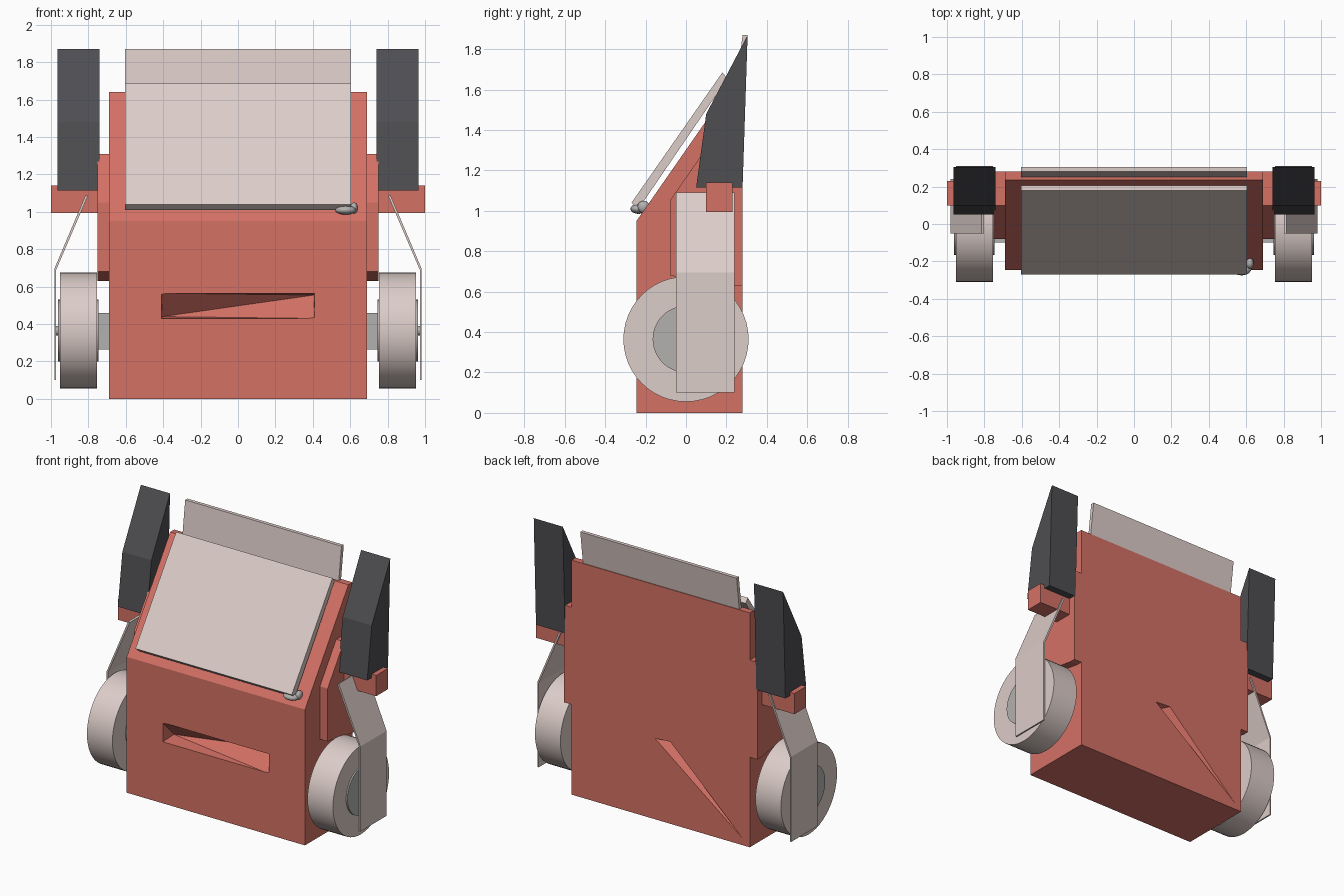
import bpy, bmesh, math
from mathutils import Matrix, Vector

if "Cube" in bpy.data.objects:
    bpy.data.objects.remove(bpy.data.objects["Cube"], do_unlink=True)


def material(name, rgb):
    m = bpy.data.materials.new(name)
    m.use_nodes = True
    m.diffuse_color = (*rgb, 1)
    bsdf = m.node_tree.nodes["Principled BSDF"]
    bsdf.inputs["Base Color"].default_value = (*rgb, 1)
    bsdf.inputs["Roughness"].default_value = 0.7
    return m


RED = material("brick_red", (0.66, 0.165, 0.13))
PALE = material("pale_shell", (0.72, 0.61, 0.58))
DARK = material("charcoal", (0.077, 0.077, 0.085))
GREY = material("mid_grey", (0.45, 0.44, 0.43))


def finish(name, bm, mat, smooth=False):
    bmesh.ops.recalc_face_normals(bm, faces=bm.faces)
    mesh = bpy.data.meshes.new(name)
    bm.to_mesh(mesh)
    bm.free()
    ob = bpy.data.objects.new(name, mesh)
    bpy.context.collection.objects.link(ob)
    mesh.materials.append(mat)
    if smooth:
        bpy.ops.object.select_all(action='DESELECT')
        ob.select_set(True)
        bpy.context.view_layer.objects.active = ob
        bpy.ops.object.shade_smooth_by_angle(angle=math.radians(35))
    return ob


def prism(name, outline, start, depth, mat):
    """Extrude an outline of 3D points along a vector."""
    bm = bmesh.new()
    face = bm.faces.new([bm.verts.new(Vector(p) + Vector(start)) for p in outline])
    ext = bmesh.ops.extrude_face_region(bm, geom=[face])["geom"]
    moved = [v for v in ext if isinstance(v, bmesh.types.BMVert)]
    bmesh.ops.translate(bm, verts=moved, vec=depth)
    return finish(name, bm, mat)


def side_prism(name, yz, x0, x1, mat):
    return prism(name, [(0, y, z) for y, z in yz], (x0, 0, 0), (x1 - x0, 0, 0), mat)


def block(name, x0, x1, y0, y1, z0, z1, mat):
    return side_prism(name, [(y0, z0), (y1, z0), (y1, z1), (y0, z1)], x0, x1, mat)


def disc(name, x0, x1, radius, mat):
    """Cylinder along x on the wheel axis."""
    bm = bmesh.new()
    bmesh.ops.create_cone(bm, cap_ends=True, segments=48, radius1=radius,
                          radius2=radius, depth=abs(x1 - x0),
                          matrix=Matrix.Translation(((x0 + x1) / 2, 0, 0.365))
                          @ Matrix.Rotation(math.pi / 2, 4, 'Y'))
    return finish(name, bm, mat, smooth=True)


def carve(target, name, points):
    """Subtract the convex hull of the points."""
    bm = bmesh.new()
    for p in points:
        bm.verts.new(p)
    bmesh.ops.convex_hull(bm, input=bm.verts)
    cutter = finish(name, bm, RED)
    cutter.hide_render = True
    cutter.hide_viewport = True
    mod = target.modifiers.new(name, 'BOOLEAN')
    mod.object = cutter
    mod.operation = 'DIFFERENCE'
    mod.solver = 'EXACT'
    bpy.context.view_layer.update()
    solid = bpy.data.meshes.new_from_object(
        target.evaluated_get(bpy.context.evaluated_depsgraph_get()))
    target.modifiers.clear()
    target.data = solid
    bpy.data.objects.remove(cutter, do_unlink=True)


# Main body with sloping upper front
body = side_prism("body", [(-0.245, 0), (0.28, 0), (0.28, 1.64), (0.235, 1.64),
                           (-0.245, 0.95)], -0.69, 0.69, RED)

# Twisted front slot and shallow back crease
carve(body, "slot_cutter",
      [(x, -0.25, z) for x in (-0.41, 0.41) for z in (0.43, 0.565)]
      + [(-0.405, -0.13, 0.44), (0.405, -0.13, 0.555)])
carve(body, "crease_cutter", [(0.05, 0.285, 0.567), (-0.08, 0.285, 0.575),
                              (-0.685, 0.285, 0.005), (-0.02, 0.22, 0.56)])

# Sloping front panel and upright rear panel
side_prism("front_panel", [(-0.27, 1.04), (-0.235, 1.01), (0.205, 1.655),
                           (0.18, 1.685)], -0.605, 0.605, PALE)
side_prism("rear_panel", [(0.245, 1.6), (0.27, 1.6), (0.305, 1.87),
                          (0.28, 1.87)], -0.605, 0.605, PALE)

# Latch on the panel's lower corner
for name, centre, size in (("latch_knob", (0.575, -0.235, 1.01), (0.055, 0.04, 0.025)),
                           ("latch_tip", (0.62, -0.21, 1.02), (0.02, 0.03, 0.03))):
    bm = bmesh.new()
    bmesh.ops.create_uvsphere(bm, u_segments=16, v_segments=10, radius=1)
    bmesh.ops.scale(bm, verts=bm.verts, vec=size)
    bmesh.ops.translate(bm, verts=bm.verts, vec=centre)
    finish(name, bm, GREY, smooth=True)

# Parts repeated on both sides
for side, s in (("left", 1), ("right", -1)):
    side_prism(side + "_side_rib", [(-0.08, 0.68), (0.24, 0.63), (0.28, 0.63),
                                    (0.28, 1.31), (0.1, 1.31), (-0.08, 1.05)],
               s * 0.68, s * 0.75, RED)
    block(side + "_bracket", s * 0.7, s * 1.0, 0.1, 0.23, 0.995, 1.14, RED)
    side_prism(side + "_pod", [(0.05, 1.115), (0.28, 1.115), (0.305, 1.87),
                               (0.1, 1.48)], s * 0.74, s * 0.965, DARK)

    # Wheel, hub and axle
    disc(side + "_wheel", s * 0.755, s * 0.952, 0.31, PALE)
    disc(side + "_hub", s * 0.745, s * 0.962, 0.165, GREY)
    disc(side + "_hub_pin", s * 0.95, s * 0.975, 0.025, GREY)
    block(side + "_axle", s * 0.68, s * 0.76, -0.1, 0.1, 0.265, 0.46, GREY)

    # Bent wheel guard
    bend = [(0.972, 0.1), (0.982, 0.1), (0.982, 0.695), (0.815, 1.09),
            (0.803, 1.085), (0.972, 0.69)]
    prism(side + "_guard", [(s * x, 0, z) for x, z in bend],
          (0, -0.05, 0), (0, 0.29, 0), PALE)
